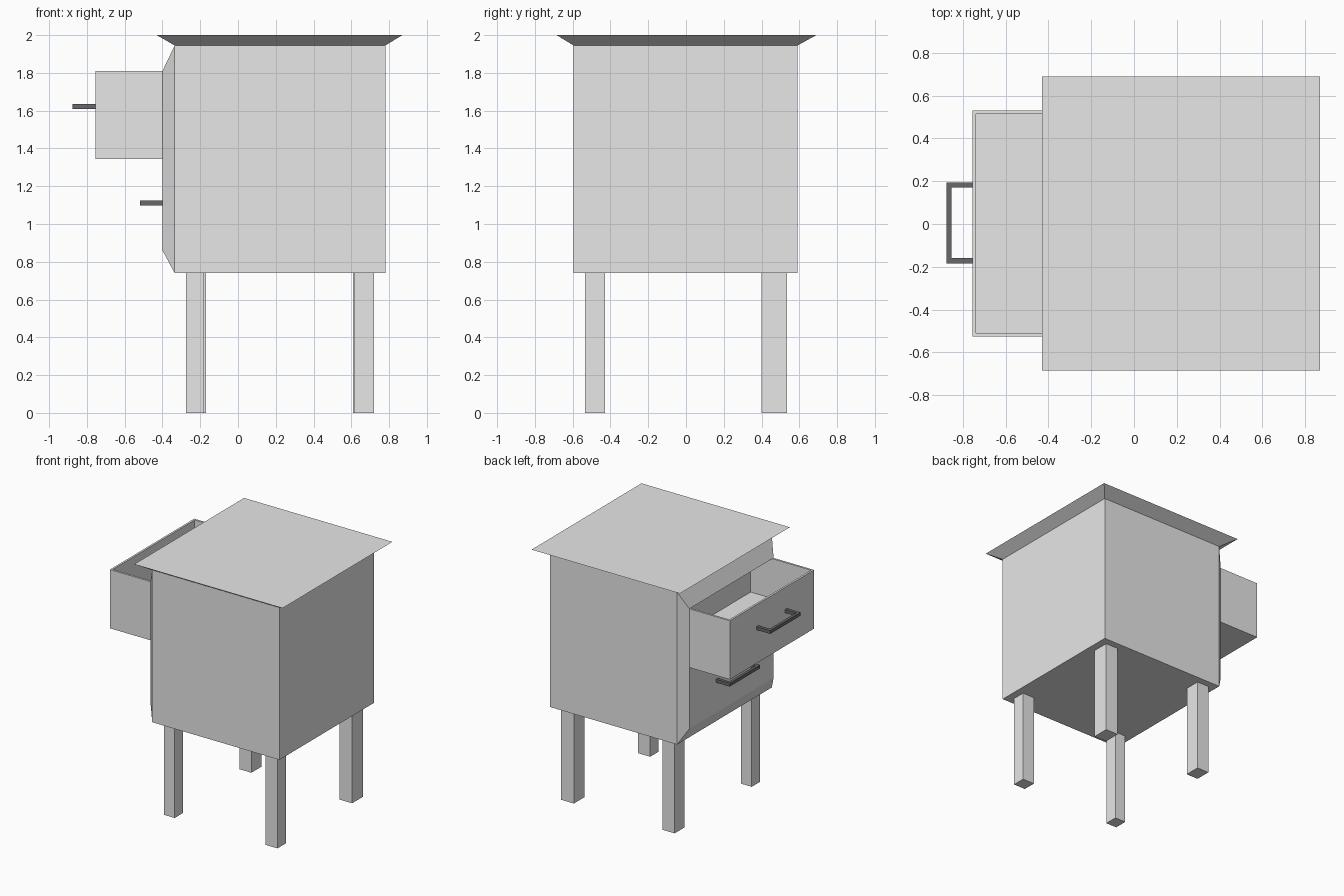
import bpy
import bmesh

cube = bpy.data.objects.get("Cube")
if cube:
    bpy.data.objects.remove(cube, do_unlink=True)


def make_material(name, value):
    mat = bpy.data.materials.new(name)
    colour = (value, value, value, 1)
    mat.use_nodes = True
    mat.diffuse_color = colour
    mat.node_tree.nodes["Principled BSDF"].inputs["Base Color"].default_value = colour
    return mat


grey = make_material("light grey", 0.8)
dark = make_material("dark grey metal", 0.14)


def add_object(name, bm, mat):
    bmesh.ops.recalc_face_normals(bm, faces=bm.faces)
    mesh = bpy.data.meshes.new(name)
    bm.to_mesh(mesh)
    bm.free()
    mesh.materials.append(mat)
    obj = bpy.data.objects.new(name, mesh)
    bpy.context.collection.objects.link(obj)
    return obj


def add_box(bm, x, y, z):
    """Add a box from three (low, high) ranges."""
    verts = bmesh.ops.create_cube(bm, size=1)["verts"]
    for v in verts:
        v.co = [r[0] if c < 0 else r[1] for c, r in zip(v.co, (x, y, z))]


def box(name, x, y, z, mat=grey):
    bm = bmesh.new()
    add_box(bm, x, y, z)
    return add_object(name, bm, mat)


def ring(bm, corners):
    return [bm.verts.new(c) for c in corners]


def bridge(bm, a, b):
    for i in range(len(a)):
        j = (i + 1) % len(a)
        bm.faces.new((a[i], a[j], b[j], b[i]))


def side_rect(x, y, z):
    return [(x, y[0], z[0]), (x, y[1], z[0]), (x, y[1], z[1]), (x, y[0], z[1])]


def flat_rect(x, y, z):
    return [(x[0], y[0], z), (x[1], y[0], z), (x[1], y[1], z), (x[0], y[1], z)]


# Main dimensions
body_x, body_y, body_z = (-0.335, 0.78), (-0.595, 0.59), (0.74, 1.945)
panel_x, panel_y, panel_z = -0.40, (-0.525, 0.53), (0.86, 1.81)
split_z = 1.345
drawer_x, cavity_end = -0.755, -0.21
wall = 0.016

# Cabinet body with a bevelled drawer side, open where the upper drawer slides
bm = bmesh.new()
back = ring(bm, side_rect(body_x[1], body_y, body_z))
edge = ring(bm, side_rect(body_x[0], body_y, body_z))
panel = ring(bm, side_rect(panel_x, panel_y, panel_z))
bm.faces.new(back)
bridge(bm, back, edge)
bridge(bm, edge, panel)
lower = ring(bm, side_rect(panel_x, panel_y, (panel_z[0], split_z)))
bm.faces.new(lower)
bmesh.ops.remove_doubles(bm, verts=bm.verts, dist=0.0001)
add_object("cabinet_body", bm, grey)

# Flared table top
bm = bmesh.new()
low = ring(bm, flat_rect(body_x, body_y, body_z[1]))
high = ring(bm, flat_rect((-0.43, 0.87), (-0.685, 0.69), 2.0))
bridge(bm, low, high)
bm.faces.new(high)
bm.faces.new(low)
add_object("table_top", bm, grey)

# Pulled-out upper drawer
bm = bmesh.new()
inner_y = (panel_y[0] + wall, panel_y[1] - wall)
floor_z = 1.495
walls_z = (floor_z, panel_z[1])
add_box(bm, (drawer_x, cavity_end), panel_y, (split_z, floor_z))
add_box(bm, (drawer_x, drawer_x + wall), panel_y, walls_z)
add_box(bm, (cavity_end, cavity_end + wall), panel_y, walls_z)
for y in ((panel_y[0], inner_y[0]), (inner_y[1], panel_y[1])):
    add_box(bm, (drawer_x + wall, cavity_end), y, walls_z)
add_object("upper_drawer", bm, grey)

# Handles
for name, x, z in (("upper_handle", drawer_x, 1.61), ("lower_handle", panel_x, 1.098)):
    bm = bmesh.new()
    height = (z, z + 0.026)
    add_box(bm, (x - 0.12, x - 0.098), (-0.185, 0.195), height)
    for y in ((-0.185, -0.16), (0.17, 0.195)):
        add_box(bm, (x - 0.098, x), y, height)
    add_object(name, bm, dark)

# Legs
leg_z = (0, body_z[0])
box("front_left_leg", (0.615, 0.72), (-0.535, -0.43), leg_z)
box("front_right_leg", (-0.275, -0.18), (-0.535, -0.43), leg_z)
box("back_left_leg", (0.608, 0.72), (0.40, 0.535), leg_z)
box("back_right_leg", (-0.275, -0.17), (0.41, 0.535), leg_z)
